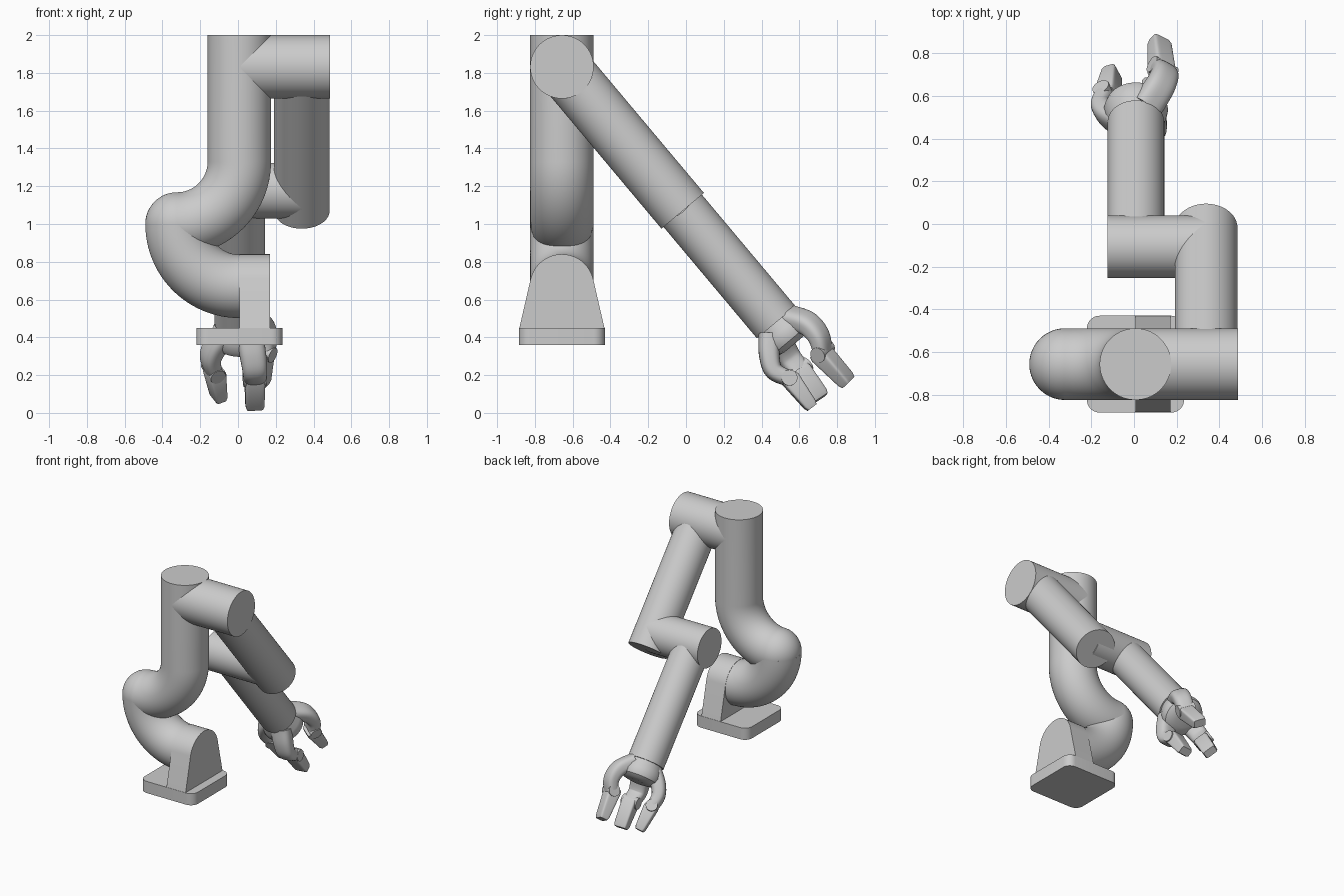
import bpy, bmesh
from math import sin, cos, pi, radians, copysign
from mathutils import Vector

if "Cube" in bpy.data.objects:
    bpy.data.objects.remove(bpy.data.objects["Cube"])

grey = bpy.data.materials.new("light_grey")
grey.use_nodes = True
COLOUR = (0.6, 0.6, 0.6, 1)
grey.diffuse_color = COLOUR
grey.node_tree.nodes["Principled BSDF"].inputs["Base Color"].default_value = COLOUR


def finish(name, bm, angle=35):
    bmesh.ops.recalc_face_normals(bm, faces=bm.faces)
    mesh = bpy.data.meshes.new(name)
    bm.to_mesh(mesh)
    bm.free()
    mesh.materials.append(grey)
    obj = bpy.data.objects.new(name, mesh)
    bpy.context.collection.objects.link(obj)
    bpy.ops.object.select_all(action='DESELECT')
    obj.select_set(True)
    bpy.context.view_layer.objects.active = obj
    bpy.ops.object.shade_smooth_by_angle(angle=radians(angle))
    return obj


def sweep(name, path, sizes, across, power=1.0, sides=64):
    """Closed tube along path; sizes are (half width, half thickness) per point."""
    bm = bmesh.new()
    path = [Vector(p) for p in path]
    rings = []
    for i, p in enumerate(path):
        tangent = (path[min(i + 1, len(path) - 1)] - path[max(i - 1, 0)]).normalized()
        wide = Vector(across)
        wide = (wide - tangent * wide.dot(tangent)).normalized()
        thick = tangent.cross(wide)
        w, t = sizes[i]
        ring = []
        for k in range(sides):
            a = 2 * pi * (k + 0.5) / sides
            c, s = cos(a), sin(a)
            c, s = copysign(abs(c) ** power, c), copysign(abs(s) ** power, s)
            ring.append(bm.verts.new(p + wide * c * w + thick * s * t))
        rings.append(ring)
    for a, b in zip(rings, rings[1:]):
        for k in range(sides):
            n = (k + 1) % sides
            bm.faces.new((a[k], a[n], b[n], b[k]))
    bm.faces.new(rings[0])
    bm.faces.new(rings[-1])
    return finish(name, bm)


def cylinder(name, start, end, r, across=(0, 1, 0)):
    return sweep(name, [start, end], [(r, r)] * 2, across)


def prism(name, points, offset):
    bm = bmesh.new()
    face = bm.faces.new([bm.verts.new(p) for p in points])
    out = bmesh.ops.extrude_face_region(bm, geom=[face])
    verts = [g for g in out["geom"] if isinstance(g, bmesh.types.BMVert)]
    bmesh.ops.translate(bm, vec=offset, verts=verts)
    return finish(name, bm, 25)


def arc(cx, cy, r, a0, a1, n):
    return [(cx + r * cos(radians(a0 + (a1 - a0) * i / n)),
             cy + r * sin(radians(a0 + (a1 - a0) * i / n))) for i in range(n + 1)]


X, Y = 0.007, -0.657       # column centre
R, BEND = 0.168, 0.33      # column tube radius and bend radius

# Base plate with rounded corners
outline = []
for sx, sy, a in ((1, 1, 0), (-1, 1, 90), (-1, -1, 180), (1, -1, 270)):
    outline += arc(X + sx * 0.168, Y + sy * 0.167, 0.06, a, a + 90, 8)
prism("base_plate", [(x, y, 0.36) for x, y in outline], (0, 0, 0.09))

# Upright bracket with an arched top
side = [(Y + 0.225, 0.45)] + arc(Y, 0.67, 0.17, 13, 167, 32) + [(Y - 0.225, 0.45)]
prism("base_bracket", [(X, y, z) for y, z in side], (0.163, 0, 0))

# Two quarter bends, ball joint and column
lower = arc(X, 1.0, BEND, 270, 180, 24)
sweep("lower_bend", [(x, Y, z) for x, z in [(X + 0.05, 0.67)] + lower],
      [(R, R)] * 26, (0, 1, 0))
upper = arc(X - BEND, 1.0 + BEND, BEND, 270, 360, 24)
sweep("upper_bend_column", [(x, Y, z) for x, z in upper + [(X, 2.0)]],
      [(R, R)] * 26, (0, 1, 0))
bm = bmesh.new()
bmesh.ops.create_uvsphere(bm, u_segments=48, v_segments=24, radius=R)
bmesh.ops.translate(bm, vec=(X - BEND, Y, 1.0), verts=bm.verts)
finish("bend_joint", bm)

# Shoulder, upper arm, elbow and forearm
D = Vector((0, sin(radians(40)), -cos(radians(40))))
UP = Vector((0, cos(radians(40)), sin(radians(40))))
shoulder = Vector((0.338, Y, 1.832))
elbow = shoulder + D * 0.855
cylinder("shoulder", (X, Y, 1.832), (0.487, Y, 1.832), R)
cylinder("upper_arm", shoulder, shoulder + D * 0.995, 0.147, (1, 0, 0))
cylinder("elbow", (-0.125, elbow.y, elbow.z), (0.338, elbow.y, elbow.z), 0.147)
elbow.x = 0.009
wrist = elbow + D * 0.91
cylinder("forearm", elbow, wrist, 0.133, (1, 0, 0))


def hand(x, along, up):
    return wrist + Vector((x, 0, 0)) + D * along + UP * up


# Palm, a rounded cup on the wrist
palm = [(-0.01, 0.12), (0.01, 0.125), (0.05, 0.142), (0.09, 0.15),
        (0.12, 0.142), (0.14, 0.115), (0.15, 0.07)]
sweep("palm", [hand(0, u, 0) for u, r in palm], [(r, r) for u, r in palm], (1, 0, 0))


def spline(points, steps=6):
    """Smooth path through the given points."""
    p = [points[0]] + points + [points[-1]]
    out = []
    for i in range(1, len(p) - 2):
        a, b, c, d = p[i - 1:i + 3]
        for k in range(steps):
            t = k / steps
            out.append(b + (c - a) * t / 2 + (2 * a - 5 * b + 4 * c - d) * t * t / 2
                       + (3 * b - a - 3 * c + d) * t ** 3 / 2)
    return out + [points[-1]]


def finger(name, bend, knuckle, tip):
    """Curved inner link, hinge pin and a flat tapered tip."""
    a = radians(bend)
    across = Vector((-sin(a), 0, 0)) + UP * cos(a)
    path = spline([hand(*p) for p in knuckle])
    n = len(path) - 1
    sizes = [(0.075 - 0.015 * i / n, 0.06 - 0.018 * i / n) for i in range(n + 1)]
    sweep(name + "_link", path, sizes, across, 0.7, 32)
    joint = path[-1]
    cylinder(name + "_hinge", joint - across * 0.062, joint + across * 0.062, 0.042, D)
    start, end = hand(*tip[0]), hand(*tip[1])
    path = [start.lerp(end, f) for f in (0, 0.1, 0.9, 1)]
    sizes = [(0.05, 0.044), (0.054, 0.05), (0.05, 0.036), (0.044, 0.028)]
    sweep(name + "_tip", path, sizes, across, 0.3, 32)


finger("thumb", 55,
       [(0.05, 0.03, 0.07), (0.11, 0.11, 0.122), (0.135, 0.2, 0.125), (0.125, 0.275, 0.09)],
       [(0.122, 0.255, 0.075), (0.11, 0.49, 0.088)])
finger("left_finger", 205,
       [(-0.06, 0.03, -0.03), (-0.125, 0.11, -0.055), (-0.155, 0.19, -0.07), (-0.14, 0.275, -0.07)],
       [(-0.135, 0.27, -0.07), (-0.11, 0.46, -0.08)])
finger("right_finger", 275,
       [(0.05, 0.03, -0.07), (0.07, 0.11, -0.14), (0.08, 0.19, -0.175), (0.08, 0.27, -0.14)],
       [(0.08, 0.26, -0.135), (0.08, 0.468, -0.145)])
